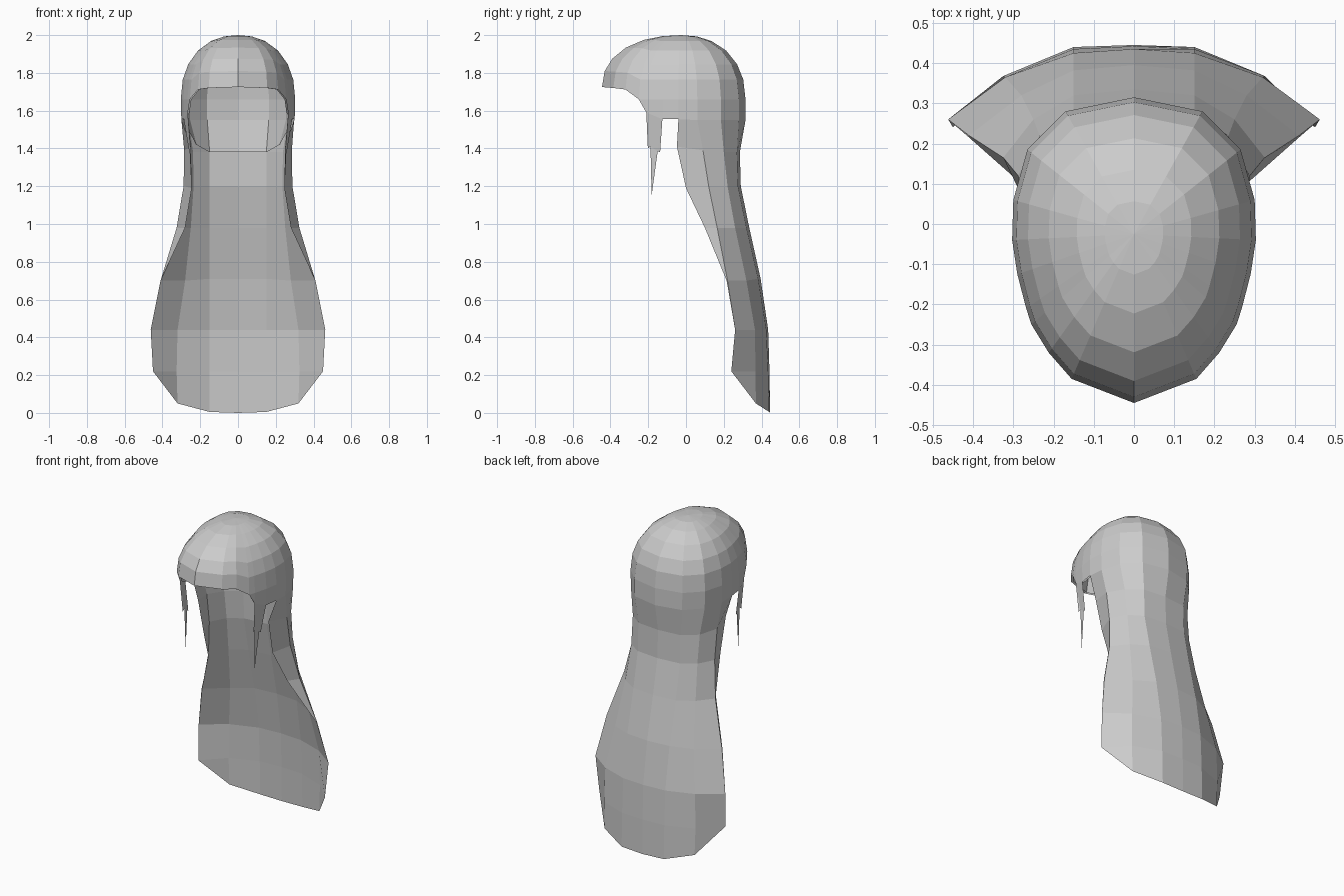
import bpy, bmesh
from mathutils import Vector

if "Cube" in bpy.data.objects:
    bpy.data.objects.remove(bpy.data.objects["Cube"], do_unlink=True)

grey = bpy.data.materials.new("hair grey")
grey.use_nodes = True
COL = (0.6, 0.6, 0.6, 1)
grey.diffuse_color = COL
grey.node_tree.nodes["Principled BSDF"].inputs["Base Color"].default_value = COL


def build(name, grids, outward=None):
    """Skin one or more grids of points; outward sets the facing from the centre."""
    bm = bmesh.new()
    for rows in grids:
        vs = [[bm.verts.new(p) for p in row] for row in rows]
        for a, b in zip(vs, vs[1:]):
            for i in range(len(a) - 1):
                bm.faces.new((a[i], a[i + 1], b[i + 1], b[i]))
    bmesh.ops.remove_doubles(bm, verts=bm.verts, dist=0.0005)
    bm.normal_update()
    if outward is not None:
        ref = Vector((0, -0.1, 1.5))
        facing = 0
        for f in bm.faces:
            d = f.calc_center_median() - ref
            facing += f.normal.dot(d) * f.calc_area()
        if (facing > 0) != outward:
            bmesh.ops.reverse_faces(bm, faces=bm.faces)
    me = bpy.data.meshes.new(name)
    bm.to_mesh(me)
    bm.free()
    me.materials.append(grey)
    ob = bpy.data.objects.new(name, me)
    bpy.context.collection.objects.link(ob)
    return ob


def mirror_row(half):
    """Extend a half row starting on the centre line to both sides."""
    return [(-x, y, z) for x, y, z in half[:0:-1]] + list(half)


# Half outline of the cap from back centre to front centre: x, y, rim height
OUTLINE = [(0, .315, 1.55), (.17, .28, 1.55), (.265, .185, 1.55), (.3, .06, 1.55),
           (.303, -.04, 1.555), (.29, -.125, 1.555), (.268, -.21, 1.59),
           (.255, -.25, 1.66), (.212, -.32, 1.712), (.155, -.385, 1.72), (0, -.445, 1.725)]
TOP_Y, POWER = -.025, 2.2


def dome(inset=0.0):
    """Rounded cap that runs from the crown to its uneven rim."""
    rows = []
    for s in (0, .24, .47, .7, .87, .965, 1):
        half = []
        for x, y, rim in OUTLINE:
            ze = max(rim, 1.66)
            k = 1 - inset / .3
            h = (1 - s ** POWER) ** (1 / POWER)
            half.append((x * s * k, TOP_Y + (y - TOP_Y) * s * k, ze + (2 - inset - ze) * h))
        rows.append(mirror_row(half))
    k = 1 - inset / .3
    rim_row = [(x * k * (.99 if r < 1.6 else 1), TOP_Y + (y - TOP_Y) * k, r) for x, y, r in OUTLINE]
    rows.append(mirror_row(rim_row))
    return rows


build("hair_cap", [dome()], True)

# Lining under the cap, with a short nape band hanging from its back rim
lining = dome(.01)
nape_top = [p for p in lining[-1] if p[1] > 0]
nape_low = mirror_row([(0, .272, 1.38), (.15, .258, 1.38), (.22, .195, 1.42), (.265, .06, 1.5)])
build("cap_lining", [lining, [nape_top, nape_low]], False)

# Long back hair: half rows from centre to front edge, widening downward
BACK = [
    [(x * .99, y, z) for x, y, z in OUTLINE[:5]],
    [(0, .285, 1.38), (.15, .27, 1.38), (.238, .2, 1.38), (.285, .09, 1.39), (.25, -.048, 1.41)],
    [(0, .29, 1.2), (.15, .275, 1.2), (.235, .22, 1.2), (.288, .12, 1.2), (.245, 0, 1.19)],
    [(0, .335, .98), (.15, .32, .98), (.25, .26, .98), (.325, .165, .98), (.28, .1, .98)],
    [(0, .395, .71), (.15, .382, .71), (.28, .32, .7), (.41, .22, .7), (.41, .215, .7)],
    [(0, .435, .44), (.15, .425, .44), (.32, .365, .44), (.462, .26, .44), (.462, .26, .44)],
    [(0, .442, .22), (.15, .435, .22), (.325, .368, .22), (.45, .24, .22), (.45, .24, .22)],
    [(0, .445, 0), (.15, .44, .005), (.32, .37, .05)],
]
# The last row closes in to a narrower hem
hem = BACK[-1]
lower = [mirror_row(BACK[-2][:3]), mirror_row(hem)]
build("back_hair", [[mirror_row(r) for r in BACK[:-1]], lower], True)

# Triangular corners between the sides and the hem
for side, s in (("left", 1), ("right", -1)):
    a, b, c = [(s * p[0], p[1], p[2]) for p in (BACK[-2][2], BACK[-2][3], hem[2])]
    me = bpy.data.meshes.new(side + "_hem_corner")
    me.from_pydata([a, b, c], [], [(0, 2, 1) if s > 0 else (0, 1, 2)])
    me.materials.append(grey)
    bpy.context.collection.objects.link(bpy.data.objects.new(side + "_hem_corner", me))

# Pointed side locks hanging in front of the ears
LOCK = [(.266, -.21, 1.59), (.252, -.202, 1.4), (.25, -.188, 1.41), (.245, -.182, 1.15),
        (.256, -.15, 1.385), (.258, -.137, 1.38), (.287, -.125, 1.555)]
for side, s in (("left", 1), ("right", -1)):
    me = bpy.data.meshes.new(side + "_side_lock")
    faces = [(0, 1, 2), (0, 2, 4, 6), (2, 3, 4), (4, 5, 6)]
    if s < 0:
        faces = [f[::-1] for f in faces]
    me.from_pydata([(s * x, y, z) for x, y, z in LOCK], [], faces)
    me.materials.append(grey)
    bpy.context.collection.objects.link(bpy.data.objects.new(side + "_side_lock", me))
